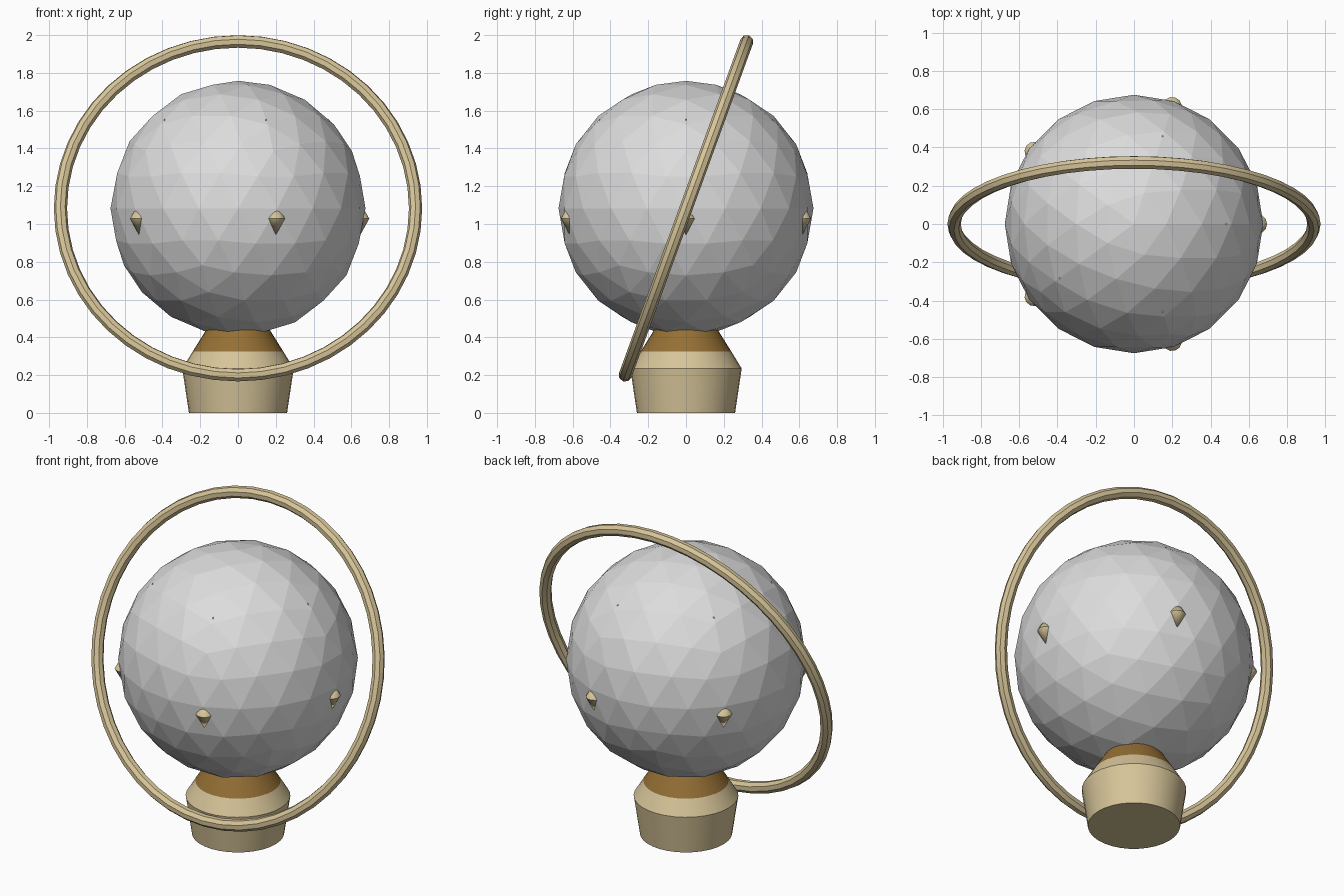
import bpy, bmesh, math
from mathutils import Matrix

cube = bpy.data.objects.get("Cube")
if cube:
    bpy.data.objects.remove(cube)


def material(name, rgb):
    m = bpy.data.materials.new(name)
    m.use_nodes = True
    m.diffuse_color = (*rgb, 1)
    m.node_tree.nodes["Principled BSDF"].inputs["Base Color"].default_value = (*rgb, 1)
    return m


grey = material("pale grey", (0.72, 0.72, 0.72))
tan = material("tan", (0.68, 0.56, 0.32))
brown = material("brown", (0.30, 0.16, 0.035))

CENTRE = 1.083


def finish(obj, name, mat, smooth=None):
    obj.name = name
    obj.data.materials.append(mat)
    if smooth:
        bpy.ops.object.select_all(action="DESELECT")
        obj.select_set(True)
        bpy.context.view_layer.objects.active = obj
        bpy.ops.object.shade_smooth_by_angle(angle=math.radians(smooth))
    return obj


def lathe(name, profile, mat, sides=32):
    """Closed turned solid from (radius, height) points."""
    bm = bmesh.new()
    rings = []
    for r, z in profile:
        rings.append([bm.verts.new((r * math.cos(a), r * math.sin(a), z))
                      for a in (math.tau * i / sides for i in range(sides))])
    for low, high in zip(rings, rings[1:]):
        for i in range(sides):
            j = (i + 1) % sides
            bm.faces.new((low[i], low[j], high[j], high[i]))
    bm.faces.new(rings[0][::-1])
    bm.faces.new(rings[-1])
    mesh = bpy.data.meshes.new(name)
    bm.to_mesh(mesh)
    bm.free()
    obj = bpy.data.objects.new(name, mesh)
    bpy.context.collection.objects.link(obj)
    return finish(obj, name, mat, 30)


# Faceted globe
bpy.ops.mesh.primitive_ico_sphere_add(subdivisions=3, radius=0.675, location=(0, 0, CENTRE))
finish(bpy.context.object, "globe", grey)

# Tilted ring around the globe
bpy.ops.mesh.primitive_torus_add(major_radius=0.94, minor_radius=0.035,
                                 major_segments=48, minor_segments=8,
                                 location=(0, 0, CENTRE), rotation=(math.radians(70), 0, 0))
finish(bpy.context.object, "ring", tan, 30)

# Turned stand with a brown collar
lathe("base", [(0.26, 0), (0.295, 0.235), (0.24, 0.325)], tan)
lathe("neck", [(0.24, 0.325), (0.165, 0.445)], brown)


# Double-pointed studs, five to a row
def stud_row(name, radius, height):
    bm = bmesh.new()
    for k in range(5):
        turn = Matrix.Rotation(math.tau * k / 5, 4, "Z")
        for flip in (1, -1):
            place = Matrix.Translation((radius, 0, height + flip * 0.045))
            bmesh.ops.create_cone(bm, segments=12, cap_ends=False, depth=0.09,
                                  radius1=0.05 if flip > 0 else 0,
                                  radius2=0 if flip > 0 else 0.05,
                                  matrix=turn @ place)
    bmesh.ops.remove_doubles(bm, verts=bm.verts, dist=0.0005)
    bmesh.ops.recalc_face_normals(bm, faces=bm.faces)
    mesh = bpy.data.meshes.new(name)
    bm.to_mesh(mesh)
    bm.free()
    obj = bpy.data.objects.new(name, mesh)
    bpy.context.collection.objects.link(obj)
    finish(obj, name, tan, 40)


stud_row("middle_studs", 0.645, 1.028)
stud_row("upper_studs", 0.48, 1.467)
